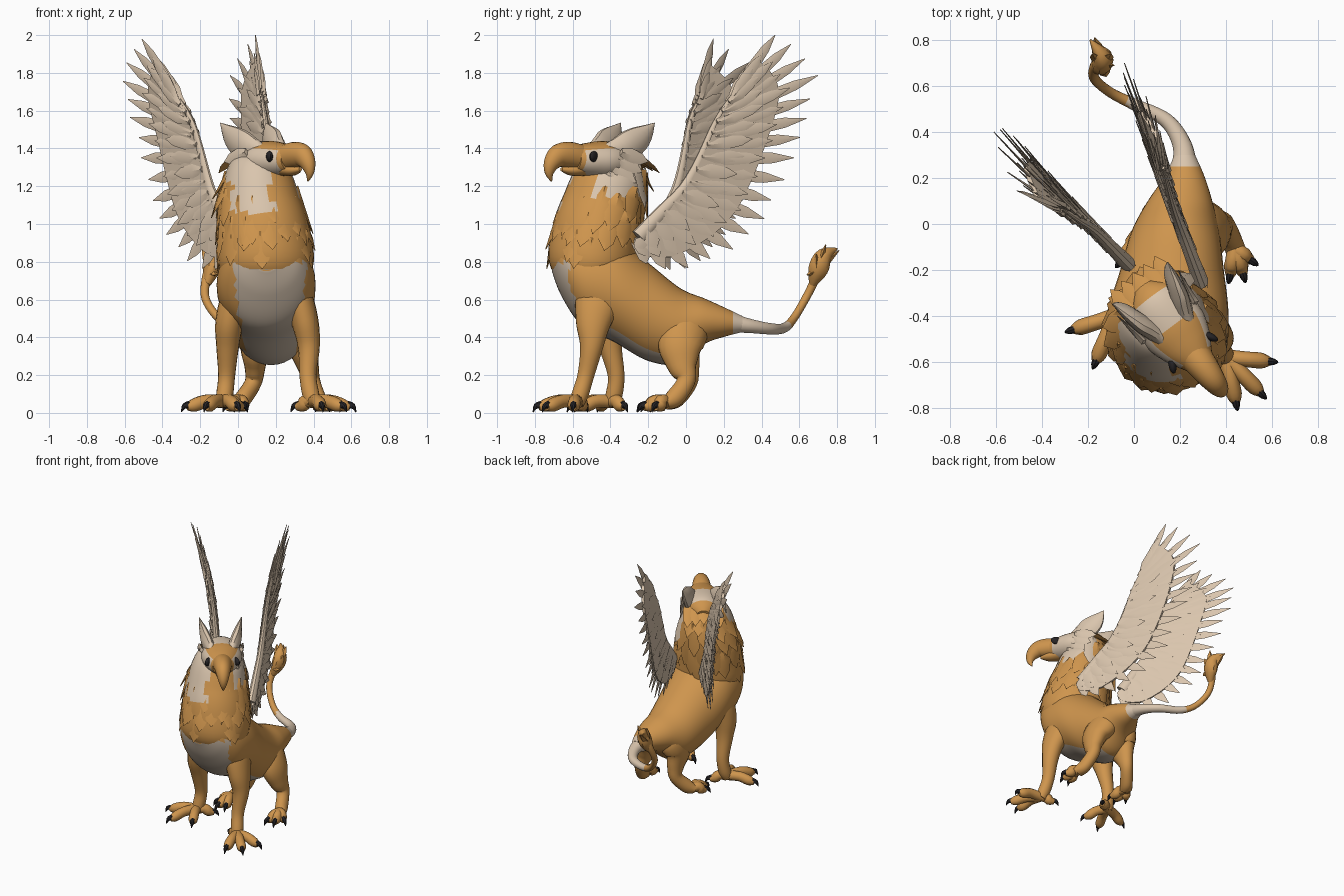
import bpy, bmesh, math, random
from mathutils import Vector, Matrix

if "Cube" in bpy.data.objects:
    bpy.data.objects.remove(bpy.data.objects["Cube"])

random.seed(4)
ORANGE, CREAM, CHEST, DARK = range(4)
MATS = []
for name, col in (("tawny_orange", (0.62, 0.30, 0.075)), ("cream", (0.70, 0.56, 0.42)),
                  ("shaded_cream", (0.55, 0.45, 0.35)), ("claw_black", (0.02, 0.018, 0.02))):
    m = bpy.data.materials.new(name)
    m.diffuse_color = (*col, 1)
    m.use_nodes = True
    m.node_tree.nodes["Principled BSDF"].inputs["Base Color"].default_value = m.diffuse_color
    MATS.append(m)


def spline(p, n):
    """Smooth curve through tuples of any size, n steps per span."""
    out = []
    for i in range(len(p) - 1):
        quad = list(zip(p[max(i - 1, 0)], p[i], p[i + 1], p[min(i + 2, len(p) - 1)]))
        for k in range(n):
            t = k / n
            out.append(tuple(.5 * (2*b + (c-a)*t + (2*a-5*b+4*c-d)*t*t + (3*b-a-3*c+d)*t**3)
                             for a, b, c, d in quad))
    return out + [tuple(p[-1])]


def at(curve, u):
    """Point at fraction u of a sampled curve."""
    f = max(0, min(u, 1)) * (len(curve) - 1)
    i = min(int(f), len(curve) - 2)
    return tuple(a + (b - a) * (f - i) for a, b in zip(curve[i], curve[i + 1]))


def loft(bm, rings, sides=20, n=5, ref=(1, 0, 0), mat=ORANGE, axis=None):
    """Tube through rings (x, y, z, half width, half depth)."""
    pts, ref = spline(rings, n), Vector(ref)
    loops = []
    for i, p in enumerate(pts):
        t = Vector(pts[min(i + 1, len(pts) - 1)][:3]) - Vector(pts[max(i - 1, 0)][:3])
        t = Vector(axis) if axis else t.normalized()
        side = (ref - t * ref.dot(t)).normalized()
        up = t.cross(side)
        w, h = max(p[3], .002), max(p[4], .002)
        loops.append([bm.verts.new(Vector(p[:3]) + side * w * math.cos(a) + up * h * math.sin(a))
                      for a in (2 * math.pi * k / sides for k in range(sides))])
    faces = [bm.faces.new(loops[0][::-1]), bm.faces.new(loops[-1])]
    for a, b in zip(loops, loops[1:]):
        for k in range(sides):
            j = (k + 1) % sides
            faces.append(bm.faces.new((a[k], a[j], b[j], b[k])))
    for f in faces:
        f.material_index = mat


def feather(bm, base, tip, width, across, mat, thick=.012):
    """Flat pointed plume with a ridge down the middle."""
    base, tip = Vector(base), Vector(tip)
    rings = [(*base.lerp(tip, f), width * w, thick * (1.1 - f))
             for f, w in ((0, .5), (.35, 1), (.75, .75), (1, .04))]
    loft(bm, rings, 4, 1, across, mat)


def finish(name, bm, rule=None, matrix=None, angle=40):
    bmesh.ops.recalc_face_normals(bm, faces=bm.faces[:])
    bm.normal_update()
    if rule:
        for f in bm.faces:
            f.material_index = rule(f.calc_center_median(), f.normal)
    me = bpy.data.meshes.new(name)
    bm.to_mesh(me)
    bm.free()
    for m in MATS:
        me.materials.append(m)
    ob = bpy.data.objects.new(name, me)
    bpy.context.collection.objects.link(ob)
    if matrix:
        ob.matrix_world = matrix
    bpy.ops.object.select_all(action='DESELECT')
    ob.select_set(True)
    bpy.context.view_layer.objects.active = ob
    bpy.ops.object.shade_smooth_by_angle(angle=math.radians(angle))


HEAD = Matrix.Translation((.12, -.38, 0)) @ Matrix.Rotation(math.radians(37), 4, 'Z')
TO_HEAD = HEAD.inverted()

# Torso, with pale chest and belly
bm = bmesh.new()
loft(bm, [(.15, -.71, .82, .07, .07), (.15, -.66, .79, .18, .17), (.15, -.55, .71, .25, .25),
          (.15, -.38, .655, .26, .28), (.165, -.2, .535, .225, .26), (.18, -.03, .46, .19, .2),
          (.20, .1, .485, .14, .12), (.22, .21, .48, .085, .075), (.22, .3, .47, .045, .042)],
     36, 8, axis=(0, 1, 0))


def torso_rule(p, n):
    if p.y > .25:
        return CREAM
    inside = abs(p.x - .17) < .14 + .13 * max(0, p.z - .35)
    front = p.y < -.5 and p.z < .8 and (n.y < -.3 or n.z < -.3)
    return CHEST if inside and (front or (n.z < -.45 and p.y < -.05)) else ORANGE


finish("torso", bm, torso_rule)

# Neck
NECK = [(.15, -.5, .66, .17, .12), (.15, -.5, .78, .25, .225), (.14, -.48, .95, .24, .23),
        (.12, -.44, 1.1, .215, .215), (.11, -.40, 1.25, .18, .19), (.12, -.38, 1.34, .13, .14),
        (.12, -.38, 1.40, .06, .07)]


def neck_colour(p):
    q = TO_HEAD @ Vector(p)
    low = 1.14 if q.x > 0 else 1.22
    if q.x < -.115 and q.y < -.06:
        low = 1.05 + .25 * max(0, -.2 - q.x)
    return CREAM if q.z > low and abs(q.x) > .07 and q.y < .06 else ORANGE


def neck_rule(p, n):
    if p.z < .77 and n.y < -.35 and abs(p.x - .17) < .2:
        return CHEST
    return neck_colour(p)


bm = bmesh.new()
loft(bm, NECK, 36, 6)
finish("neck", bm, neck_rule)

# Mane of overlapping plumes
curve = spline(NECK, 12)


def on_neck(z, a, grow):
    x, y, _, w, d = min(curve, key=lambda c: abs(c[2] - z))
    return Vector((x + math.cos(a) * (w + grow), y + math.sin(a) * (d + grow), z))


bm = bmesh.new()
for r, z in enumerate((.95, 1.06, 1.17, 1.28, 1.36)):
    count = 16 - r
    for k in range(count):
        a = 2 * math.pi * (k + .5 * (r % 2) + random.uniform(-.25, .25)) / count
        z0 = z + random.uniform(-.03, .03)
        q = TO_HEAD @ on_neck(z0, a, 0)
        if z > 1.2 and q.y < .03:
            continue
        length = random.uniform(.17, .26)
        base, tip = on_neck(z0, a, -.012), on_neck(z0 - length, a + random.uniform(-.1, .1), .018)
        if r > 2:
            tip += Vector((math.cos(a), math.sin(a), 0)) * .025
        feather(bm, base, tip, .055, (-math.sin(a), math.cos(a), 0), neck_colour((base + tip) / 2), .022)
# Nape plumes falling back from the crown
for k in range(-2, 3):
    a, b = HEAD @ Vector((.045 * k, .03, 1.415 - .008 * abs(k))), HEAD @ Vector((.06 * k, .21, 1.29 - .01 * abs(k)))
    feather(bm, a, b, .045, HEAD.to_3x3() @ Vector((1, 0, 0)), ORANGE, .02)
finish("mane", bm, angle=35)

# Head: skull with tawny brow and nape
bm = bmesh.new()
loft(bm, [(0, .13, 1.32, .05, .05), (0, .05, 1.335, .12, .095), (0, -.08, 1.335, .145, .105),
          (0, -.18, 1.34, .12, .09), (0, -.27, 1.345, .07, .068)], 28, 6)
finish("head", bm, lambda p, n: ORANGE if p.y < -.25 or p.y > .07 or (p.y < -.08 and n.z > .7) else CREAM, HEAD)

# Hooked beak
bm = bmesh.new()
loft(bm, [(0, -.22, 1.35, .075, .07), (0, -.30, 1.365, .065, .07), (0, -.37, 1.36, .054, .062),
          (0, -.415, 1.32, .04, .045), (0, -.43, 1.27, .022, .025), (0, -.415, 1.225, .003, .003)], 20)
loft(bm, [(0, -.18, 1.295, .06, .04), (0, -.28, 1.285, .045, .03), (0, -.35, 1.29, .01, .01)], 16)
finish("beak", bm, None, HEAD)

# Ears, cheek plumes and eyes on both sides
ears, cheeks, eyes = bmesh.new(), bmesh.new(), bmesh.new()
for s in (-1, 1):
    loft(ears, [(s*.065, -.11, 1.39, .03, .03), (s*.10, .0, 1.41, .04, .08),
                (s*.125, .09, 1.465, .028, .065), (s*.15, .155, 1.535, .002, .002)], 10, 4, mat=CREAM)
    for k in range(4):
        feather(cheeks, (s * (.14 - .012 * k), -.06 - .02 * k, 1.38 - .035 * k),
                (s * .165, .10 - .04 * k, 1.33 - .055 * k), .04, (0, .3, 1), CREAM, .015)
    bmesh.ops.create_uvsphere(eyes, u_segments=16, v_segments=10, radius=.036,
                              matrix=Matrix.Translation((s*.1, -.21, 1.357))
                              @ Matrix.Rotation(s * math.radians(28), 4, 'Z')
                              @ Matrix.Diagonal((.48, 1.2, .8, 1)))
finish("ears", ears, None, HEAD)
finish("cheek_plumes", cheeks, None, HEAD, 35)
finish("eyes", eyes, lambda p, n: DARK, HEAD)

# Tail with pale base and tufted end
bm = bmesh.new()
loft(bm, [(.22, .22, .48, .06, .055), (.21, .34, .46, .042, .038), (.14, .45, .445, .032, .03),
          (.0, .52, .45, .026, .026), (-.10, .57, .5, .022, .022), (-.17, .63, .6, .022, .022),
          (-.17, .68, .7, .024, .024), (-.14, .71, .79, .03, .03)], 14, 6)
finish("tail", bm, lambda p, n: CREAM if p.x > -.03 and p.y > .25 else ORANGE)
bm = bmesh.new()
loft(bm, [(-.165, .67, .68, .02, .02), (-.14, .70, .76, .045, .055), (-.14, .73, .83, .04, .045),
          (-.19, .80, .87, .004, .004)], 10, 4)
for tip in ((-.10, .74, .89), (-.18, .74, .89), (-.09, .69, .84), (-.17, .81, .86), (-.12, .64, .73)):
    feather(bm, (-.14, .69, .75), tip, .03, (1, 0, 0), ORANGE, .03)
finish("tail_tuft", bm)


# Legs and feet
def leg(name, rings, tips):
    bm = bmesh.new()
    loft(bm, rings, 18)
    ankle = Vector(rings[-1][:3])
    for x, y in tips:
        tip = Vector((x, y, .02))
        d = (tip - ankle).to_2d().normalized().to_3d()
        end = tip - d * .045
        across = (-d.y, d.x, 0)
        mid = ankle.lerp(end, .5)
        loft(bm, [(ankle.x, ankle.y, .06, .036, .036), (mid.x, mid.y, .062, .034, .036),
                  (*(end - d * .025 + Vector((0, 0, .02))), .034, .036),
                  (*(end + d * .012 + Vector((0, 0, .012))), .018, .02)], 10, 3, across)
        loft(bm, [(*(end + Vector((0, 0, .022))), .018, .022), (*(end + d * .028 + Vector((0, 0, .016))), .014, .015),
                  (tip.x, tip.y, .004, .002, .002)], 8, 3, across, DARK)
    finish(name, bm)


leg("front_leg_left", [(.04, -.40, .74, .05, .08), (-.005, -.41, .62, .08, .12), (-.045, -.42, .48, .075, .095),
                       (-.055, -.40, .35, .06, .062), (-.06, -.37, .2, .045, .045),
                       (-.07, -.38, .1, .045, .045), (-.08, -.4, .05, .04, .04)],
    [(-.30, -.47), (-.18, -.63), (.01, -.59), (.05, -.31)])
leg("front_leg_right", [(.26, -.44, .74, .05, .08), (.31, -.46, .62, .08, .125), (.355, -.49, .48, .072, .095),
                        (.375, -.50, .35, .058, .062), (.37, -.53, .2, .045, .045),
                        (.385, -.56, .1, .045, .045), (.40, -.58, .05, .04, .04)],
    [(.45, -.81), (.575, -.76), (.625, -.60), (.28, -.52)])
leg("hind_leg_right", [(.22, .05, .52, .05, .05), (.275, .01, .455, .085, .115), (.335, -.03, .36, .08, .12),
                       (.37, -.02, .25, .058, .08), (.39, .0, .17, .045, .05), (.42, -.06, .08, .045, .05),
                       (.44, -.11, .05, .045, .035)],
    [(.54, -.18), (.485, -.255), (.41, -.26)])
leg("hind_leg_left", [(.16, .05, .52, .05, .05), (.115, .01, .45, .085, .115), (.09, -.03, .35, .078, .115),
                      (.09, .0, .24, .055, .075), (.08, .01, .16, .045, .05), (.03, -.05, .08, .045, .05),
                      (.0, -.09, .05, .045, .035)],
    [(-.08, -.19), (-.02, -.255), (.05, -.24)])

# Wings: arm, web and three layers of plumes
TIPS = [(.04, .79), (.2, .75), (.38, .80), (.54, .89), (.66, 1.01), (.74, 1.15), (.82, 1.32),
        (.88, 1.48), (.93, 1.63)]


def wing(name, root, along, out, lean, bend, arm, ends):
    root, along, out = Vector(root), Vector(along), Vector(out)
    arm, tips = spline(arm, 6), spline(TIPS + ends, 6)

    def place(p, t=0):
        s, z = p
        return root + along * s + out * (t + lean * max(z - 1, 0) ** 3 - bend * s * s) + Vector((0, 0, z))

    def blend(u, f):
        return tuple(a + (b - a) * f for a, b in zip(at(arm, u), at(tips, u)))

    bm = bmesh.new()
    loft(bm, [(*place(at(arm, k / 8)), .034 - .0033 * k, .045 - .0045 * k) for k in range(9)], 10, 2, out, CREAM)
    grid = [[[bm.verts.new(place(blend(k / 20, f), t * (1 - f))) for t in (-.025, .025)]
             for f in (0, .3, .7 - .12 * k / 20)] for k in range(21)]
    for a, b in zip(grid, grid[1:]):
        for j in (0, 1):
            for side in (0, 1):
                bm.faces.new((a[j][side], b[j][side], b[j+1][side], a[j+1][side])).material_index = CREAM
        bm.faces.new((a[2][0], b[2][0], b[2][1], a[2][1])).material_index = CREAM
    for count, start, reach, width, offsets in ((17, .1, 1, .044, (0,)), (17, .05, .7, .044, (-.014, .014)),
                                                (15, .0, .45, .045, (-.022, .022))):
        for k in range(count):
            u = k / (count - 1)
            f = reach * (random.uniform(.93, 1) if 0 < k < count - 1 else 1)
            b2, t2 = blend(u, start), blend(u, f)
            d = (Vector(t2) - Vector(b2)).normalized()
            across = along.normalized() * -d.y + Vector((0, 0, d.x))
            for o in offsets:
                feather(bm, place(b2, o * .8 + .004 * (k % 2)), place(t2, o + .006 * (k % 2)),
                        width * (1 - .28 * u), across, CREAM, .011)
    finish(name, bm, angle=35)


wing("wing_right", (.29, -.25, 0), (-.37, 1, 0), (.94, .33, 0), .08, .03,
     [(.0, .93), (.12, 1.06), (.25, 1.2), (.34, 1.38), (.41, 1.55), (.49, 1.68)],
     [(.95, 1.80), (.84, 1.93), (.70, 2.0)])
wing("wing_left", (-.03, -.17, 0), (-.62, .62, 0), (-.7, -.7, 0), .16, .08,
     [(.0, .93), (.1, 1.06), (.2, 1.2), (.265, 1.38), (.33, 1.55), (.42, 1.66)],
     [(.94, 1.77), (.8, 1.9), (.64, 1.98)])
